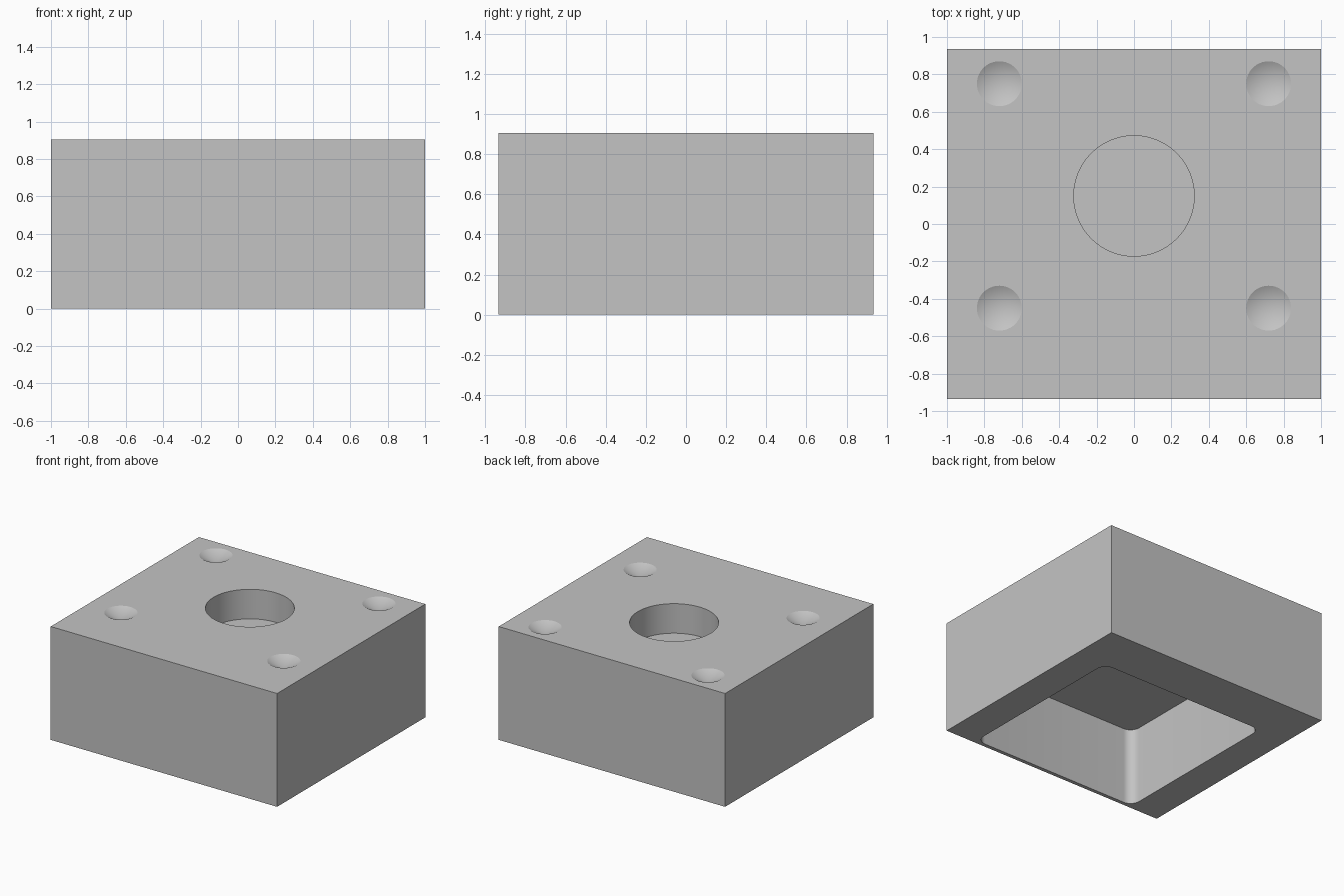
import bpy, bmesh, math
from mathutils import Matrix, Vector

old = bpy.data.objects.get("Cube")
if old:
    bpy.data.objects.remove(old, do_unlink=True)

WIDTH, DEPTH, HEIGHT = 2.0, 1.87, 0.905
CENTRE_Y = 0.15          # centre of the hole and dimple pattern

grey = bpy.data.materials.new("plain_grey")
grey.use_nodes = True
colour = (0.55, 0.55, 0.55, 1)
grey.diffuse_color = colour
grey.node_tree.nodes["Principled BSDF"].inputs["Base Color"].default_value = colour


def make_object(name, bm):
    mesh = bpy.data.meshes.new(name)
    bmesh.ops.recalc_face_normals(bm, faces=bm.faces)
    bm.to_mesh(mesh)
    bm.free()
    mesh.materials.append(grey)
    obj = bpy.data.objects.new(name, mesh)
    bpy.context.collection.objects.link(obj)
    return obj


def box(name, low, high, corner=0):
    """Box between two corners, with optional rounded upright edges."""
    low, high = Vector(low), Vector(high)
    bm = bmesh.new()
    bmesh.ops.create_cube(bm, size=1)
    for v in bm.verts:
        v.co = [(low[i] + high[i]) / 2 + v.co[i] * (high[i] - low[i]) for i in range(3)]
    if corner:
        upright = [e for e in bm.edges
                   if (e.verts[0].co.xy - e.verts[1].co.xy).length < 0.001]
        bmesh.ops.bevel(bm, geom=upright, offset=corner, segments=10,
                        profile=0.5, affect='EDGES')
    return make_object(name, bm)


def cone(name, x, y, bottom, top, r_bottom, r_top, sides):
    bm = bmesh.new()
    bmesh.ops.create_cone(bm, cap_ends=True, segments=sides, radius1=r_bottom,
                          radius2=r_top, depth=top - bottom,
                          matrix=Matrix.Translation((x, y, (bottom + top) / 2)))
    bmesh.ops.remove_doubles(bm, verts=bm.verts, dist=0.0001)
    return make_object(name, bm)


# Main block
block = box("block", (-WIDTH / 2, -DEPTH / 2, 0), (WIDTH / 2, DEPTH / 2, HEIGHT))

# Rounded pocket underneath, close to the front wall
cutters = [box("pocket_cutter", (-0.74, -0.905, -0.2), (0.74, 0.545, 0.62), 0.08)]

# Blind round hole in the top
cutters.append(cone("hole_cutter", 0, CENTRE_Y, HEIGHT - 0.236, HEIGHT + 0.2,
                    0.322, 0.322, 96))

# Four shallow conical dimples
DIMPLE_R, DIMPLE_D = 0.12, 0.06
for sx in (-1, 1):
    for sy in (-1, 1):
        cutters.append(cone("dimple_cutter", sx * 0.72, CENTRE_Y + sy * 0.6,
                            HEIGHT - DIMPLE_D, HEIGHT + DIMPLE_D,
                            0, 2 * DIMPLE_R, 48))

# Cut the block, bake the result and drop the cutters
for cutter in cutters:
    cutter.hide_render = True
    mod = block.modifiers.new(cutter.name, 'BOOLEAN')
    mod.operation = 'DIFFERENCE'
    mod.solver = 'EXACT'
    mod.object = cutter
bpy.context.view_layer.update()
graph = bpy.context.evaluated_depsgraph_get()
cut_mesh = bpy.data.meshes.new_from_object(block.evaluated_get(graph))
block.modifiers.clear()
block.data = cut_mesh
cut_mesh.materials.clear()
cut_mesh.materials.append(grey)
for poly in cut_mesh.polygons:
    poly.material_index = 0
for cutter in cutters:
    bpy.data.objects.remove(cutter, do_unlink=True)

# Smooth the round surfaces, keep rims and corners sharp
bpy.ops.object.select_all(action='DESELECT')
block.select_set(True)
bpy.context.view_layer.objects.active = block
bpy.ops.object.shade_smooth_by_angle(angle=math.radians(18))
